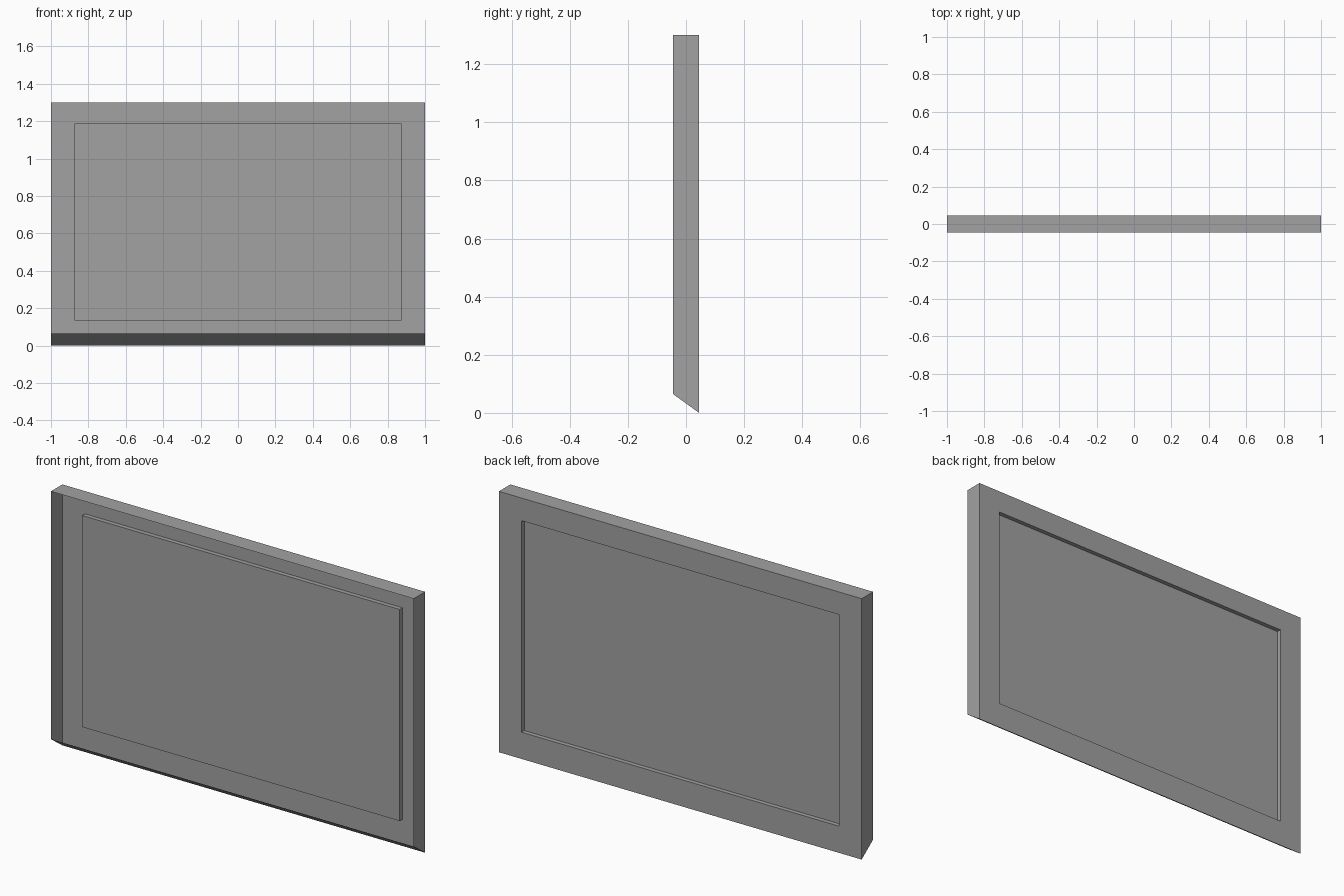
import bpy
import bmesh

default_cube = bpy.data.objects.get("Cube")
if default_cube:
    bpy.data.objects.remove(default_cube, do_unlink=True)


def make_material(name, colour):
    mat = bpy.data.materials.new(name)
    mat.use_nodes = True
    mat.diffuse_color = colour
    mat.node_tree.nodes["Principled BSDF"].inputs["Base Color"].default_value = colour
    return mat


def loft_rectangles(name, rings, mat):
    """Join rectangular rings (half width, bottom, top, y) and cap the last one."""
    bm = bmesh.new()
    loops = [
        [bm.verts.new(co) for co in
         ((-w, y, low), (w, y, low), (w, y, high), (-w, y, high))]
        for w, low, high, y in rings
    ]
    for a, b in zip(loops, loops[1:]):
        for i in range(4):
            j = (i + 1) % 4
            bm.faces.new((a[i], b[i], b[j], a[j]))
    bm.faces.new(reversed(loops[-1]))
    mesh = bpy.data.meshes.new(name)
    bm.to_mesh(mesh)
    bm.free()
    mesh.materials.append(mat)
    obj = bpy.data.objects.new(name, mesh)
    bpy.context.collection.objects.link(obj)
    return obj


grey = make_material("mid grey", (0.36, 0.36, 0.36, 1.0))

# Thin tray: open front, slanted underside, back with a shallow recessed panel
HALF_DEPTH = 0.045
RECESS = 0.022
loft_rectangles("panel_shell", [
    (1.0, 0.065, 1.30, -HALF_DEPTH),               # open front rim
    (1.0, 0.0, 1.30, HALF_DEPTH),                  # back outer edge
    (0.875, 0.133, 1.187, HALF_DEPTH),             # recess lip
    (0.875, 0.133, 1.187, HALF_DEPTH - RECESS),    # recess floor
], grey)
